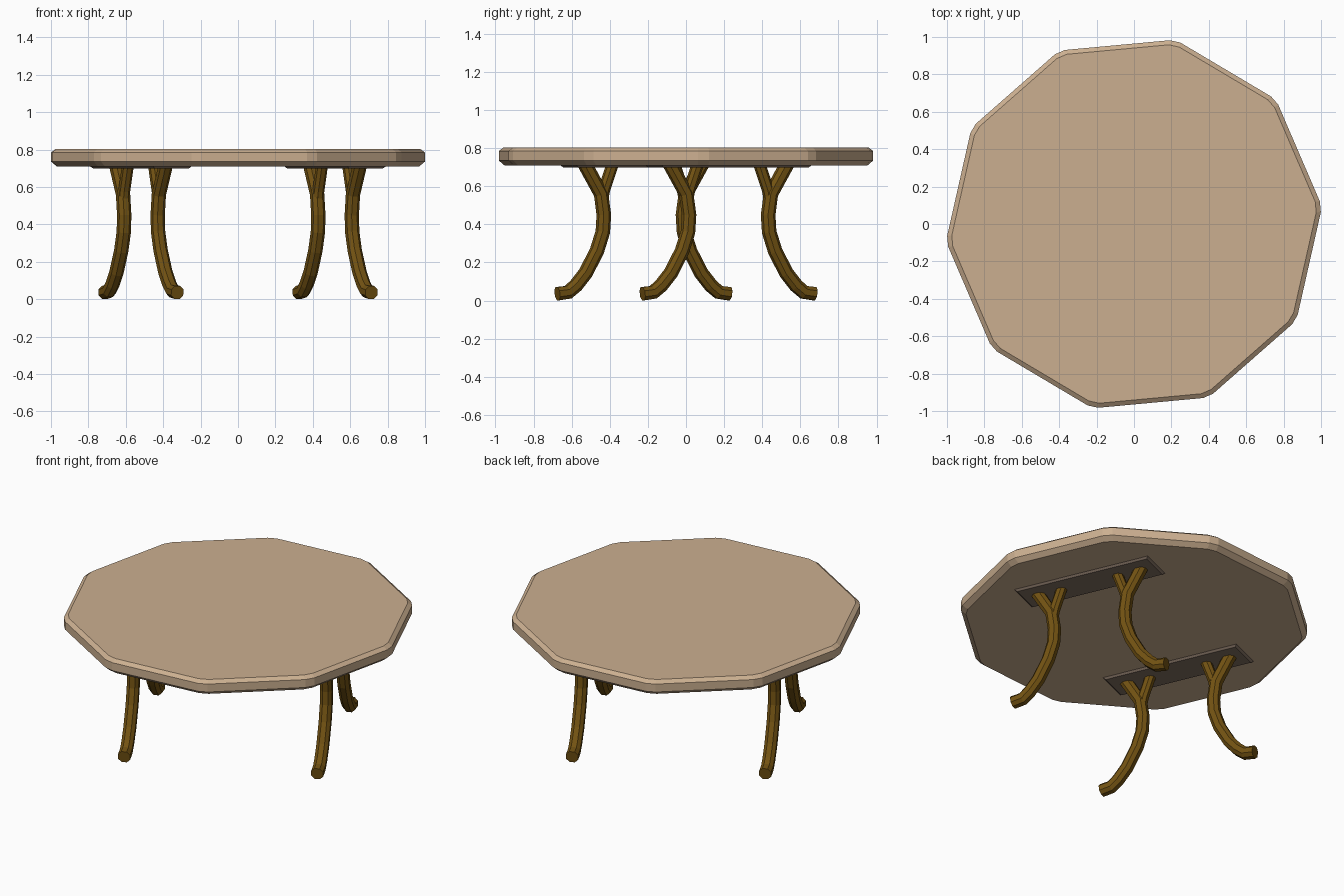
import bpy, bmesh
from math import radians, pi, cos, sin
from mathutils import Vector, Matrix

if "Cube" in bpy.data.objects:
    bpy.data.objects.remove(bpy.data.objects["Cube"])

TURN = radians(23.3)          # whole table is turned about z
ROT = Matrix.Rotation(TURN, 4, 'Z')


def material(name, rgb):
    m = bpy.data.materials.new(name)
    m.diffuse_color = (*rgb, 1)
    m.use_nodes = True
    m.node_tree.nodes["Principled BSDF"].inputs["Base Color"].default_value = m.diffuse_color
    return m


wood = material("light_wood", (0.60, 0.43, 0.28))
dark = material("plate_wood", (0.22, 0.16, 0.12))
brown = material("leg_wood", (0.17, 0.085, 0.006))


def loft(bm, rings):
    """Skin a stack of equal-length point rings and cap both ends."""
    vs = [[bm.verts.new(p) for p in ring] for ring in rings]
    n = len(vs[0])
    for a, b in zip(vs, vs[1:]):
        for i in range(n):
            j = (i + 1) % n
            bm.faces.new((a[i], a[j], b[j], b[i]))
    bm.faces.new(vs[0][::-1])
    bm.faces.new(vs[-1])


def finish(bm, name, mat):
    bmesh.ops.recalc_face_normals(bm, faces=bm.faces)
    bm.transform(ROT)
    me = bpy.data.meshes.new(name)
    bm.to_mesh(me)
    bm.free()
    me.materials.append(mat)
    ob = bpy.data.objects.new(name, me)
    bpy.context.collection.objects.link(ob)
    return ob


# Tabletop: ten sides, clipped corners, chamfered rims
def decagon(r, z, clip=0.03):
    pts = []
    c = [Vector((r * cos(pi / 2 + k * pi / 5), r * sin(pi / 2 + k * pi / 5), z)) for k in range(10)]
    for k in range(10):
        for other in (c[k - 1], c[(k + 1) % 10]):
            pts.append(c[k] + (other - c[k]).normalized() * clip)
    return pts


bm = bmesh.new()
loft(bm, [decagon(r, z) for r, z in ((0.98, 0.71), (1.01, 0.735), (1.01, 0.785), (0.985, 0.803))])
finish(bm, "tabletop", wood)


# Mounting plates: thin slabs that taper downward
def rect(x, hw, hl, z):
    return [(x - hw, -hl, z), (x + hw, -hl, z), (x + hw, hl, z), (x - hw, hl, z)]


PLATE_X = 0.565
for sx, side in ((-1, "left"), (1, "right")):
    bm = bmesh.new()
    loft(bm, [rect(sx * PLATE_X, 0.10, 0.415, 0.699), rect(sx * PLATE_X, 0.113, 0.43, 0.712)])
    finish(bm, f"plate_{side}", dark)


# Legs: chamfered-square bar swept along an outward curve, with a forked top
def sweep(bm, x, sy, path, half):
    c = half * 0.45
    section = [(half, c), (c, half), (-c, half), (-half, c),
               (-half, -c), (-c, -half), (c, -half), (half, -c)]
    pts = [Vector(p) for p in path]
    rings = []
    for i, p in enumerate(pts):
        a = (p - pts[i - 1]).normalized() if i else None
        b = (pts[i + 1] - p).normalized() if i < len(pts) - 1 else None
        t = ((a or b) + (b or a)).normalized()
        n = Vector((t.y, -t.x))
        if b is None:                       # top end is cut level under the plate
            n = Vector((1 / abs(t.y), 0))
        rings.append([(x + u, sy * (p.x + n.x * v), p.y + n.y * v) for u, v in section])
    loft(bm, rings)


main = [(0.492, 0.036), (0.43, 0.044), (0.385, 0.08), (0.33, 0.145), (0.266, 0.26),
        (0.232, 0.36), (0.226, 0.45), (0.242, 0.56), (0.325, 0.70)]
branch = [(0.238, 0.52), (0.225, 0.58), (0.182, 0.70)]
for sx, side in ((-1, "left"), (1, "right")):
    for sy, end in ((-1, "front"), (1, "back")):
        bm = bmesh.new()
        sweep(bm, sx * PLATE_X, sy, main, 0.035)
        sweep(bm, sx * PLATE_X, sy, branch, 0.029)
        finish(bm, f"{end}_{side}_leg", brown)
